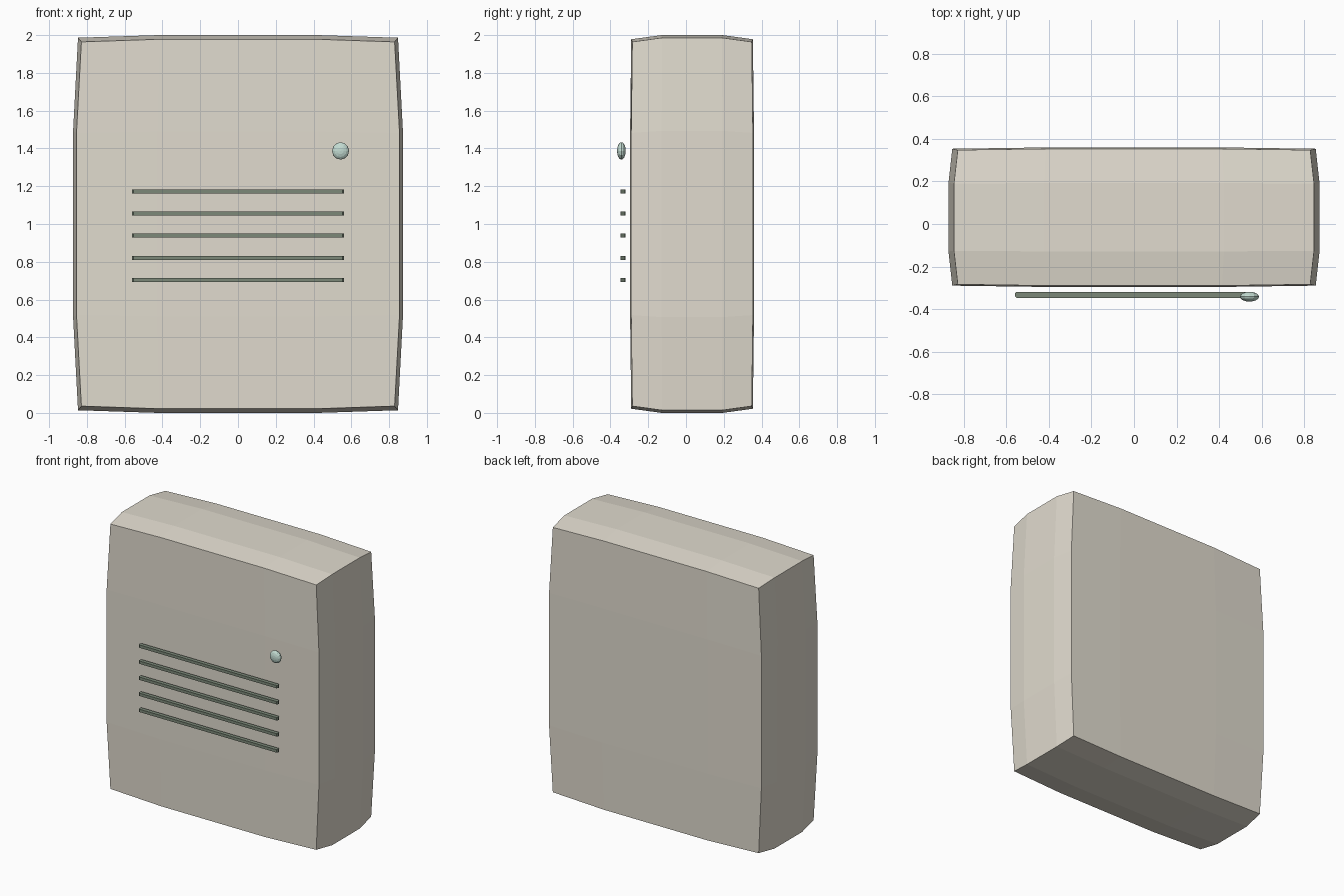
import bpy, bmesh
from mathutils import Matrix, Vector

if "Cube" in bpy.data.objects:
    bpy.data.objects.remove(bpy.data.objects["Cube"])


def material(name, rgb):
    m = bpy.data.materials.new(name)
    m.diffuse_color = (*rgb, 1)
    m.use_nodes = True
    m.node_tree.nodes["Principled BSDF"].inputs["Base Color"].default_value = m.diffuse_color
    return m


def finish(name, bm, mat):
    bmesh.ops.recalc_face_normals(bm, faces=bm.faces[:])
    mesh = bpy.data.meshes.new(name)
    bm.to_mesh(mesh)
    bm.free()
    obj = bpy.data.objects.new(name, mesh)
    obj.data.materials.append(mat)
    bpy.context.collection.objects.link(obj)
    return obj


beige = material("casing_beige", (0.75, 0.71, 0.62))
green = material("vent_green", (0.20, 0.25, 0.19))
teal = material("button_teal", (0.55, 0.72, 0.65))

# Casing: faceted box whose faces bulge slightly, edges and corners pulled in
HALF = (0.873, 0.328, 1.0)
PULL = ((0, 0.018, 0.026), (0.006, 0, 0.006), (0.014, 0.022, 0))
bm = bmesh.new()
bmesh.ops.create_cube(bm, size=2)
bmesh.ops.subdivide_edges(bm, edges=bm.edges[:], cuts=3, use_grid_fill=True)
for v in bm.verts:
    c = v.co.copy()
    for i in range(3):
        inset = sum(PULL[i][j] for j in range(3) if abs(c[j]) > 0.99)
        v.co[i] = c[i] * (HALF[i] - inset)
    v.co += Vector((0, 0.032, 1.0))
finish("casing", bm, beige)

# Vent slats: five thin bars with chamfered ends
for n, z in enumerate((0.704, 0.821, 0.938, 1.055, 1.172)):
    bm = bmesh.new()
    bmesh.ops.create_cube(bm, size=1, matrix=Matrix.Translation((0, -0.333, z))
                          @ Matrix.Diagonal((1.12, 0.028, 0.021, 1)))
    ends = [e for e in bm.edges if abs(e.verts[0].co.z - e.verts[1].co.z) > 0.015]
    bmesh.ops.bevel(bm, geom=ends, offset=0.008, segments=1, affect='EDGES')
    finish(f"vent_slat_{n + 1}", bm, green)

# Button: flattened low-poly sphere
bm = bmesh.new()
bmesh.ops.create_uvsphere(bm, u_segments=12, v_segments=8, radius=1,
                          matrix=Matrix.Translation((0.543, -0.342, 1.387))
                          @ Matrix.Diagonal((0.045, 0.023, 0.046, 1))
                          @ Matrix.Rotation(1.5708, 4, 'X'))
finish("button", bm, teal)
